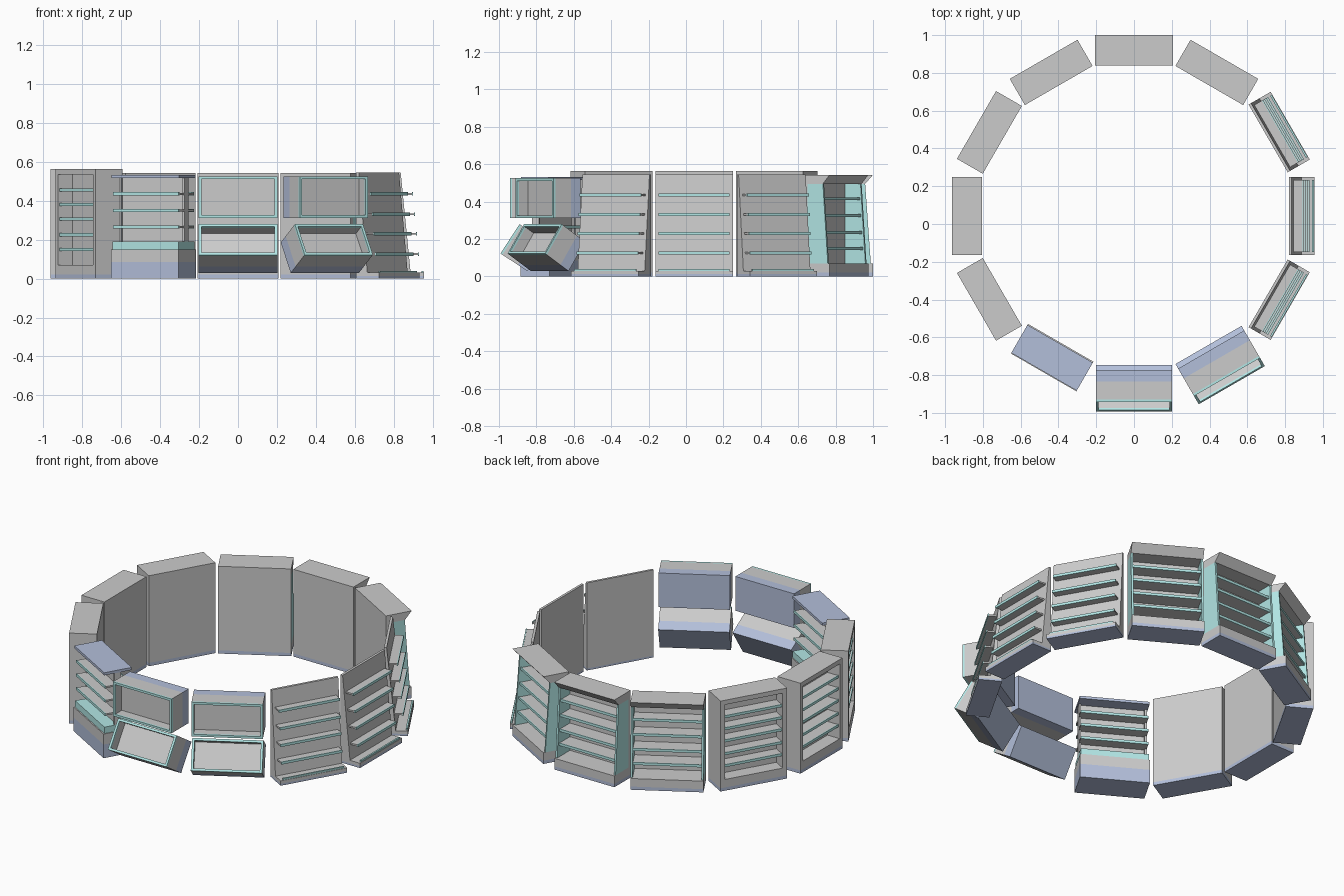
import bpy, math
from mathutils import Vector, Matrix

if "Cube" in bpy.data.objects:
    bpy.data.objects.remove(bpy.data.objects["Cube"])

def material(name, col):
    m = bpy.data.materials.new(name)
    m.diffuse_color = col
    m.use_nodes = True
    m.node_tree.nodes["Principled BSDF"].inputs["Base Color"].default_value = m.diffuse_color
    return m

TEAL = material("teal", (0.45, 0.80, 0.79, 1))
BLUE = material("blue", (0.45, 0.52, 0.70, 1))
CENTRE = Matrix.Translation((0, 0.043, 0))
angle = 0.0          # ring angle of the unit being built


def prism(name, profile, t0, t1, mat=None):
    """Extrude an (outward radius, z) profile along the width of the current unit."""
    n = len(profile)
    verts = [(t, -r, z) for t in (t0, t1) for r, z in profile]
    faces = [tuple(range(n))[::-1], tuple(range(n, 2 * n))]
    faces += [(i, (i + 1) % n, n + (i + 1) % n, n + i) for i in range(n)]
    me = bpy.data.meshes.new(name)
    me.from_pydata(verts, [], faces)
    # make the normals point outward whichever way the profile runs
    area = sum(profile[i][0] * profile[(i + 1) % n][1] - profile[(i + 1) % n][0] * profile[i][1]
               for i in range(n))
    if area > 0:
        me.flip_normals()
    if mat:
        me.materials.append(mat)
    ob = bpy.data.objects.new(name, me)
    bpy.context.collection.objects.link(ob)
    ob.matrix_world = CENTRE @ Matrix.Rotation(math.radians(angle + 90), 4, 'Z')
    return ob


def box(name, t0, t1, r0, r1, z0, z1, mat=None):
    return prism(name, [(r0, z0), (r1, z0), (r1, z1), (r0, z1)], t0, t1, mat)


def pair(name, t0, t1, profile, mat=None):
    """Same profile at both ends of the unit."""
    prism(name + "_right", profile, t0, t1, mat)
    prism(name + "_left", profile, -t1, -t0, mat)


def shelf(t, r0, r1, z, th=0.010):
    box("shelf", -t, t, r0, r1 - 0.006, z - th, z)
    box("shelf_edge", -t, t, r1 - 0.006, r1, z - th - 0.003, z + 0.003, TEAL)


def framed_cabinet():
    r0, r1, w = 0.805, 0.963, 0.207
    box("cabinet_plinth", -w, w, r0, r1, 0, 0.02, BLUE)
    box("cabinet_base", -w, w, r0, r1, 0.02, 0.07)
    box("cabinet_top", -w, w, r0, r1, 0.535, 0.563)
    box("cabinet_back", -w, w, r0, 0.878, 0.07, 0.535)
    pair("cabinet_side", 0.180, w, [(0.878, 0.07), (r1, 0.07), (r1, 0.535), (0.878, 0.535)])
    for z in (0.155, 0.23, 0.31, 0.385, 0.46):
        shelf(0.180, 0.878, 0.955, z)


def canopy_shelving():
    r0, r1, w = 0.797, 0.957, 0.207
    box("plinth", -w, w, r0, r1, 0, 0.02, BLUE)
    box("base", -w, w, r0, r1, 0.02, 0.07)
    prism("canopy", [(r0, 0.495), (0.915, 0.495), (r1, 0.543), (r0, 0.543)], -w, w)
    box("back_panel", -w, w, r0, 0.82, 0.07, 0.495)
    pair("side_panel", 0.195, w, [(0.82, 0.07), (0.945, 0.07), (0.915, 0.495), (0.82, 0.495)], TEAL)
    for z in (0.155, 0.24, 0.33, 0.42):
        shelf(0.195, 0.82, 0.935 - (z - 0.07) * 0.07, z)


def sloped_shelving():
    w = 0.207
    prism("sloped_panel", [(0.82, 0.03), (0.886, 0.03), (0.835, 0.545), (0.82, 0.545)], -w, w)
    box("base", -w, w, 0.82, 0.955, 0.012, 0.03)
    box("plinth", -w, w, 0.82, 0.955, 0, 0.012, BLUE)
    box("base_lip", -0.19, 0.19, 0.942, 0.952, 0.03, 0.04, TEAL)
    for z in (0.13, 0.235, 0.335, 0.44):
        panel = 0.835 + (0.545 - z) * 0.099
        shelf(0.19, panel - 0.003, panel + 0.053, z)


def double_shelving():
    w = 0.2
    box("blue_base", -w, w, 0.776, 0.957, 0, 0.085, BLUE)
    box("base_block", -w, w, 0.776, 0.957, 0.085, 0.15)
    box("teal_tray", -w + 0.005, w - 0.005, 0.782, 0.95, 0.15, 0.19, TEAL)
    box("centre_panel", -0.185, 0.185, 0.86, 0.872, 0.19, 0.515)
    pair("end_post", 0.182, 0.194, [(0.845, 0.19), (0.887, 0.19), (0.887, 0.515), (0.845, 0.515)])
    for z in (0.27, 0.355, 0.44):
        shelf(0.194, 0.872, 0.945, z)
        box("rear_shelf", -0.194, 0.194, 0.794, 0.86, z - 0.01, z)
        box("rear_shelf_edge", -0.194, 0.194, 0.788, 0.794, z - 0.013, z + 0.003, TEAL)
    box("top_shelf", -w, w, 0.782, 0.953, 0.515, 0.531, BLUE)


def display_bin(name, origin, tilt, height, depth):
    """Open-fronted box; u runs inward from the face, v up the face."""
    up = Vector((-math.sin(tilt), math.cos(tilt)))
    inward = Vector((-math.cos(tilt), -math.sin(tilt)))
    w, th = 0.202, 0.012

    def part(label, u0, u1, v0, v1, t0, t1, mat=None):
        pts = [Vector(origin) + inward * u + up * v
               for u, v in ((u0, v0), (u1, v0), (u1, v1), (u0, v1))]
        prism(name + label, [tuple(p) for p in pts], t0, t1, mat)

    back, floor = depth - 0.06, 0.07
    part("_back", back, depth, 0, height, -w, w, BLUE)
    part("_inner_panel", floor, back, th, height - th, -w + th, w - th)
    part("_bottom", 0.012, back, 0, th, -w, w)
    part("_top", 0.012, back, height - th, height, -w, w)
    part("_side_left", 0.012, back, th, height - th, -w, -w + th)
    part("_side_right", 0.012, back, th, height - th, w - th, w)
    # teal rim around the opening
    part("_rim_bottom", 0, 0.012, 0, 0.014, -w, w, TEAL)
    part("_rim_top", 0, 0.012, height - 0.014, height, -w, w, TEAL)
    part("_rim_left", 0, 0.012, 0.014, height - 0.014, -w, -w + 0.014, TEAL)
    part("_rim_right", 0, 0.012, 0.014, height - 0.014, w - 0.014, w, TEAL)


def stacked_bins():
    display_bin("upper_bin", (0.985, 0.312), 0.0, 0.213, 0.168)
    display_bin("lower_bin", (1.035, 0.122), math.radians(33), 0.187, 0.172)


# ring of twelve units, each facing outward
layout = {
    framed_cabinet: (150, 180, 210),
    canopy_shelving: (60, 90, 120),
    sloped_shelving: (-30, 0, 30),
    double_shelving: (-120,),
    stacked_bins: (-90, -60),
}
for build, angles in layout.items():
    for angle in angles:
        build()
